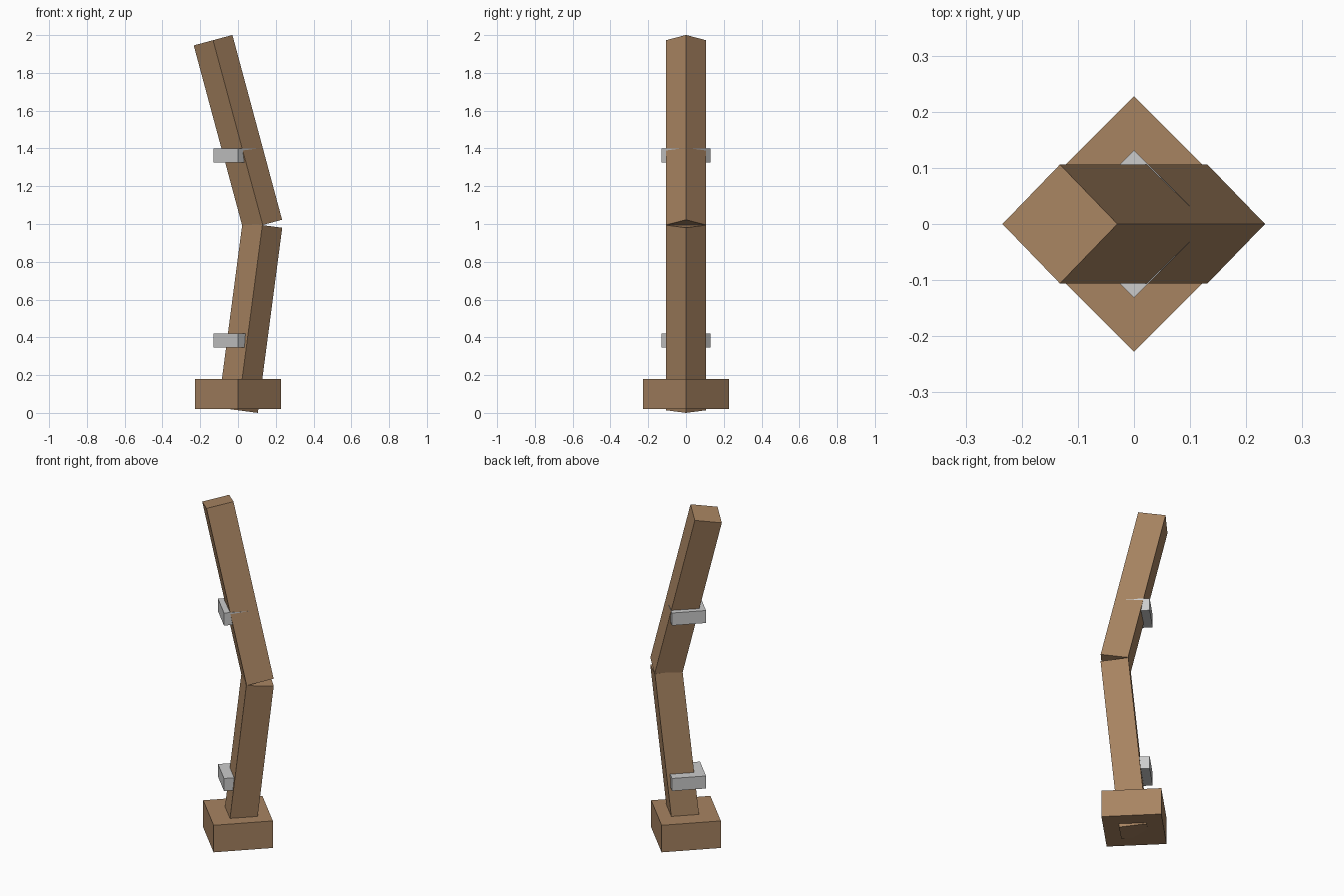
import bpy, bmesh
from math import radians, sqrt, atan2
from mathutils import Matrix, Vector

if "Cube" in bpy.data.objects:
    bpy.data.objects.remove(bpy.data.objects["Cube"])

wood = bpy.data.materials.new("wood")
wood.diffuse_color = (0.39, 0.23, 0.12, 1)
wood.use_nodes = True
wood.node_tree.nodes["Principled BSDF"].inputs["Base Color"].default_value = wood.diffuse_color


def square_bar(name, bottom, top, half_diagonal, material=None):
    """Square bar turned 45 degrees about its axis, running from bottom to top."""
    a, b = Vector(bottom), Vector(top)
    axis = b - a
    side = half_diagonal * sqrt(2)
    matrix = (Matrix.Translation((a + b) / 2)
              @ Matrix.Rotation(atan2(axis.x, axis.z), 4, 'Y')
              @ Matrix.Rotation(radians(45), 4, 'Z')
              @ Matrix.Diagonal((side, side, axis.length, 1)))
    bm = bmesh.new()
    bmesh.ops.create_cube(bm, size=1, matrix=matrix)
    mesh = bpy.data.meshes.new(name)
    bm.to_mesh(mesh)
    bm.free()
    if material:
        mesh.materials.append(material)
    obj = bpy.data.objects.new(name, mesh)
    bpy.context.collection.objects.link(obj)
    return obj


# Foot block
square_bar("base_block", (0, 0, 0.02), (0, 0, 0.18), 0.228, wood)

# Two leaning posts that meet at a bend
square_bar("lower_post", (0, 0, 0.014), (0.129, 0, 0.994), 0.106, wood)
square_bar("upper_post", (0.131, 0, 0.995), (-0.132, 0, 1.973), 0.106, wood)

# Level grey bands around the posts
for name, z in (("lower_band", 0.383), ("upper_band", 1.362)):
    square_bar(name, (0, 0, z - 0.037), (0, 0, z + 0.037), 0.131)
